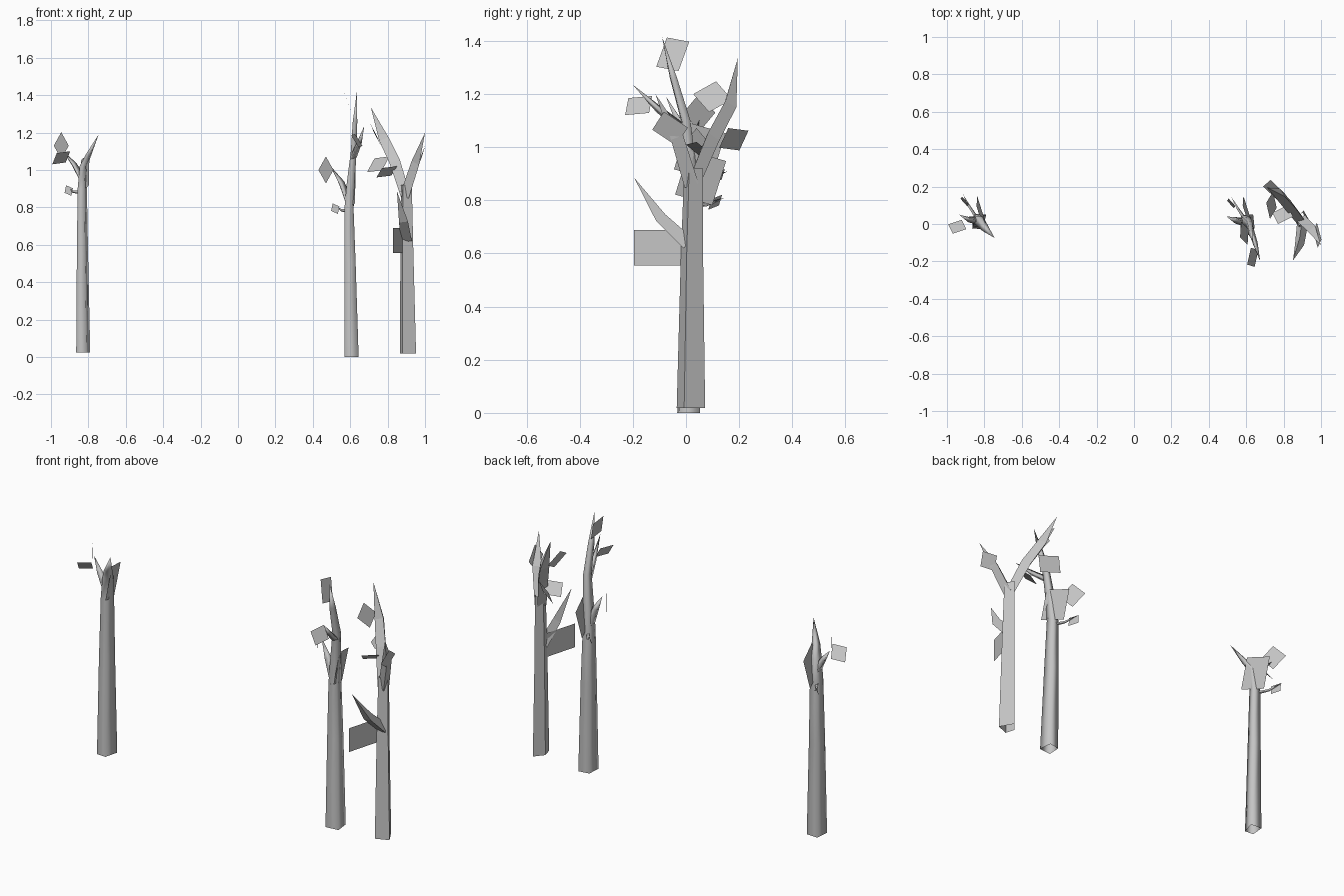
import bpy, bmesh, math
from mathutils import Vector

if "Cube" in bpy.data.objects:
    bpy.data.objects.remove(bpy.data.objects["Cube"])

bark = bpy.data.materials.new("grey bark")
bark.diffuse_color = (0.55, 0.55, 0.55, 1)
bark.use_nodes = True
bark.node_tree.nodes["Principled BSDF"].inputs["Base Color"].default_value = bark.diffuse_color


def finish(name, bm, smooth):
    mesh = bpy.data.meshes.new(name)
    for f in bm.faces:
        f.smooth = smooth
    bm.to_mesh(mesh)
    bm.free()
    mesh.materials.append(bark)
    bpy.context.collection.objects.link(bpy.data.objects.new(name, mesh))


def skin(name, bm, rings, smooth):
    """Join rings into an open tube; a single-point ring closes it to a tip."""
    n = len(rings[0])
    for lo, hi in zip(rings, rings[1:]):
        for k in range(n):
            m = (k + 1) % n
            bm.faces.new(list(dict.fromkeys([lo[k], lo[m], hi[m], hi[k]])))
    finish(name, bm, smooth)


def trunk(name, base, path, smooth=True):
    """Four-sided trunk: base outline (dx, dy) scaled along (x, y, z, scale)."""
    bm = bmesh.new()
    rings = []
    for x, y, z, s in path:
        if s == 0:
            rings.append([bm.verts.new((x, y, z))] * 4)
        else:
            rings.append([bm.verts.new((x + s * dx, y + s * dy, z)) for dx, dy in base])
    skin(name, bm, rings, smooth)


def limb(name, path, turn=0, smooth=True):
    """Three-sided tapering branch through (x, y, z, radius)."""
    bm = bmesh.new()
    pts = [Vector(p[:3]) for p in path]
    rings = []
    for i, p in enumerate(path):
        if p[3] == 0:
            rings.append([bm.verts.new(pts[i])] * 3)
            continue
        t = (pts[min(i + 1, len(pts) - 1)] - pts[max(i - 1, 0)]).normalized()
        a = (Vector((1, 0, 0)) - t * t.x).normalized()
        b = t.cross(a)
        ring = []
        for k in range(3):
            w = math.radians(turn + 120 * k)
            ring.append(bm.verts.new(pts[i] + p[3] * (a * math.cos(w) + b * math.sin(w))))
        rings.append(ring)
    skin(name, bm, rings, smooth)


def leaf(name, c, u, v):
    """Flat four-sided leaf card given by its centre and two half edges."""
    c, u, v = Vector(c), Vector(u), Vector(v)
    bm = bmesh.new()
    bm.faces.new([bm.verts.new(c + u * i + v * j)
                  for i, j in ((-1, -1), (1, -1), (1, 1), (-1, 1))])
    finish(name, bm, False)


# Left tree: short rounded trunk ending in a bent tip
trunk("left_trunk", [(-.037, -.032), (.018, -.035), (.038, .042), (-.03, .046)],
      [(-.828, .008, .025, 1), (-.832, .014, .55, .8), (-.833, .02, .9, .66),
       (-.826, .015, 1.02, .55), (-.8, -.02, 1.08, .42), (-.745, -.075, 1.19, 0)])
limb("left_side_branch", [(-.835, .02, .95, .024), (-.88, .025, 1.03, .017), (-.935, .05, 1.1, 0)])
limb("left_twig", [(-.835, .02, .88, .012), (-.88, .09, .885, .008), (-.915, .16, .91, 0)])
leaf("left_upright_leaf", (-.945, .05, 1.13), (.02, -.03, .036), (-.02, .03, .036))
leaf("left_tilted_leaf", (-.945, -.015, 1.065), (.036, .012, .005), (.012, -.025, .03))
leaf("left_large_leaf", (-.818, .052, .985), (-.022, .07, -.02), (.002, .027, .088))
leaf("left_twig_leaf", (-.905, .12, .89), (.004, .006, .02), (-.018, .02, .008))

# Middle tree: rounded trunk running up into a long thin tip
trunk("middle_trunk", [(-.035, -.033), (.04, -.025), (.032, .052), (-.031, .043)],
      [(.605, 0, 0, 1), (.597, .01, .5, .8), (.592, .015, .8, .64), (.6, .01, .92, .56),
       (.618, -.005, 1.1, .42), (.625, -.05, 1.26, .32), (.635, -.09, 1.415, 0)])
limb("middle_high_branch", [(.615, -.01, 1.07, .02), (.645, -.1, 1.14, .016), (.675, -.2, 1.235, 0)])
limb("middle_side_branch", [(.598, .012, .8, .026), (.55, .02, .93, .02), (.495, .04, 1.02, 0)])
limb("middle_twig", [(.595, .02, .78, .012), (.555, .08, .785, .008), (.52, .145, .81, 0)])
leaf("middle_top_leaf", (.59, -.05, 1.35), (.003, .042, -.008), (-.02, .02, .055))
leaf("middle_high_leaf", (.635, -.178, 1.157), (-.02, .006, .032), (.01, .045, .004))
leaf("middle_upright_leaf", (.47, .04, 1.0), (.02, -.03, .036), (-.02, .03, .036))
leaf("middle_large_leaf", (.605, .055, .885), (-.022, .07, -.02), (.002, .026, .083))
leaf("middle_twig_leaf", (.52, .11, .793), (.004, .006, .02), (-.018, .02, .008))

# Right tree: faceted trunk with a fork and a low branch
trunk("right_trunk", [(-.02, -.04), (.052, -.012), (.007, .067), (-.035, .015)],
      [(.9, .005, .018, 1), (.896, .012, .6, .78), (.895, .02, .92, .66)], False)
limb("right_tall_fork", [(.895, .02, .86, .03), (.837, .095, 1.04, .034),
                         (.78, .16, 1.16, .031), (.71, .195, 1.335, 0)], 90, False)
limb("right_short_fork", [(.897, .02, .86, .032), (.955, -.035, 1.04, .028), (1.0, -.115, 1.2, 0)], 60, False)
limb("right_low_branch", [(.9, .005, .63, .034), (.885, -.1, .73, .028), (.85, -.195, .885, 0)], 90, False)
leaf("right_low_leaf", (.857, -.098, .622), (.027, .097, 0), (0, 0, .067))
leaf("right_tip_leaf", (.735, .1, 1.19), (-.01, .043, .024), (.018, .03, -.034))
leaf("right_back_leaf", (.75, .18, 1.03), (.04, -.038, .005), (.02, .017, .037))
leaf("right_flat_leaf", (.795, .05, .99), (.04, .02, .005), (.015, -.03, .025))
leaf("right_fork_leaf", (.98, -.06, 1.07), (-.012, .045, -.03), (.01, .022, .034))
